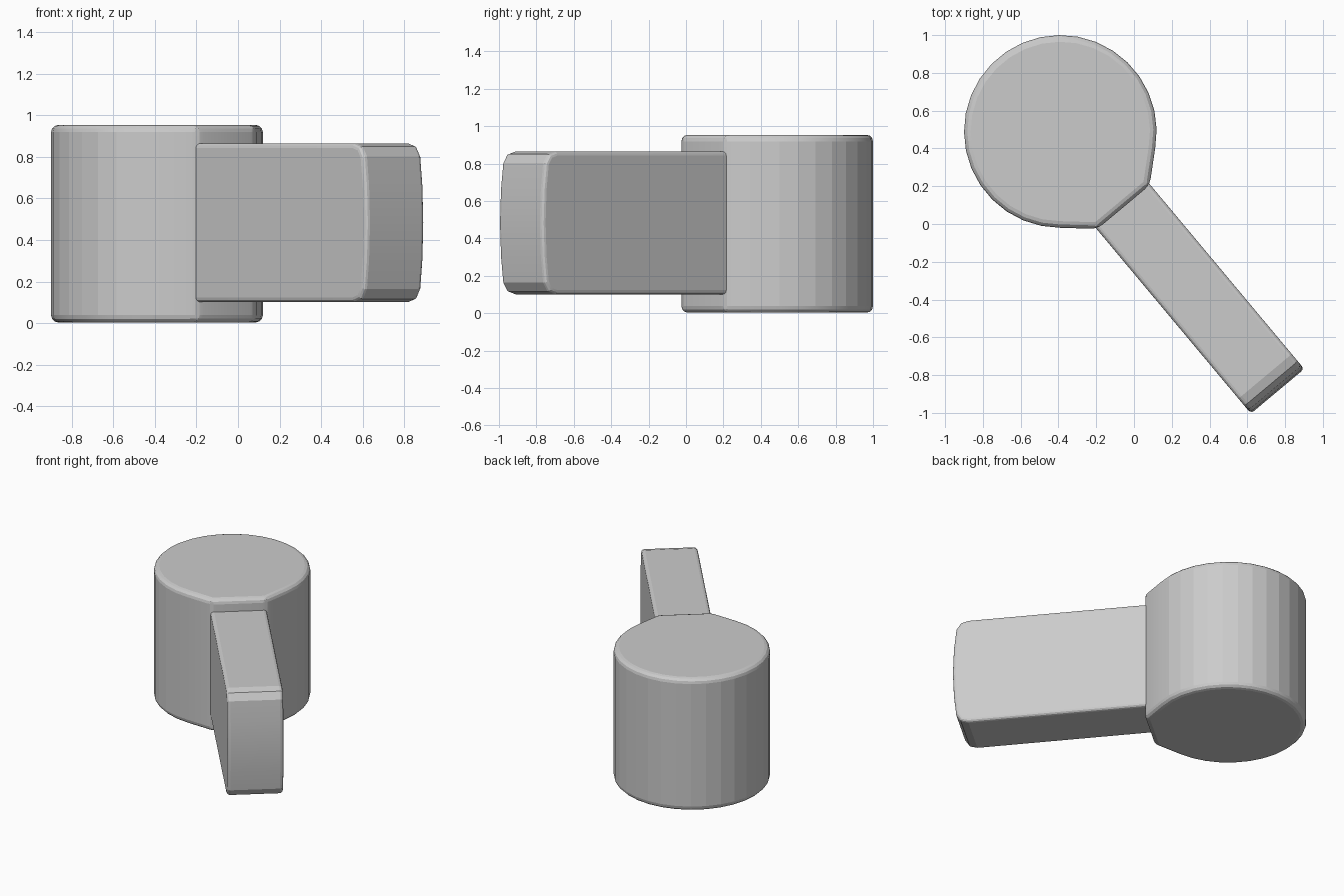
import bpy, bmesh, math
from mathutils import Matrix, Vector

if "Cube" in bpy.data.objects:
    bpy.data.objects.remove(bpy.data.objects["Cube"])

# Local frame: origin on the head axis, +X runs along the arm
FRAME = Matrix.Translation((-0.39, 0.49, 0)) @ Matrix.Rotation(math.radians(-50.1), 4, 'Z')


def prism(name, points, sweep, bevel, segments, limit):
    """Extrude a closed profile and round its sharp edges."""
    bm = bmesh.new()
    face = bm.faces.new([bm.verts.new(p) for p in points])
    ext = bmesh.ops.extrude_face_region(bm, geom=[face])
    moved = [v for v in ext["geom"] if isinstance(v, bmesh.types.BMVert)]
    bmesh.ops.translate(bm, verts=moved, vec=Vector(sweep))
    bmesh.ops.recalc_face_normals(bm, faces=bm.faces)
    bm.normal_update()
    edges = [e for e in bm.edges if e.calc_face_angle(0) > math.radians(limit)]
    bmesh.ops.bevel(bm, geom=edges, offset=bevel, segments=segments,
                    profile=0.5, affect='EDGES', clamp_overlap=True)
    bm.transform(FRAME)
    bmesh.ops.recalc_face_normals(bm, faces=bm.faces)
    mesh = bpy.data.meshes.new(name)
    bm.to_mesh(mesh)
    bm.free()
    obj = bpy.data.objects.new(name, mesh)
    bpy.context.collection.objects.link(obj)
    bpy.ops.object.select_all(action='DESELECT')
    obj.select_set(True)
    bpy.context.view_layer.objects.active = obj
    bpy.ops.object.shade_smooth_by_angle(angle=math.radians(11))
    return obj


# Drum head: faceted circle that narrows by tangents to a flat neck
arc = [math.radians(40 + 280 * i / 25) for i in range(26)]
head_profile = [(0.51 * math.cos(a), 0.51 * math.sin(a), 0.003) for a in arc]
head_profile += [(0.522, -0.18, 0.003), (0.522, 0.18, 0.003)]
prism("drum_head", head_profile, (0, 0, 0.951), 0.035, 3, 30)

# Handle arm: side profile with a softly bulged end, mirrored about mid height
mid, half_width = 0.483, 0.184
end = [(1.69, 0.382), (1.74, 0.367), (1.77, 0.32), (1.786, 0.18), (1.793, 0.0)]
upper = [(0.3, 0.382)] + end
lower = [(x, -z) for x, z in reversed(upper) if z > 0]
arm_profile = [(x, -half_width, mid + z) for x, z in upper + lower]
arm = prism("handle_arm", arm_profile, (0, 2 * half_width, 0), 0.022, 3, 60)
